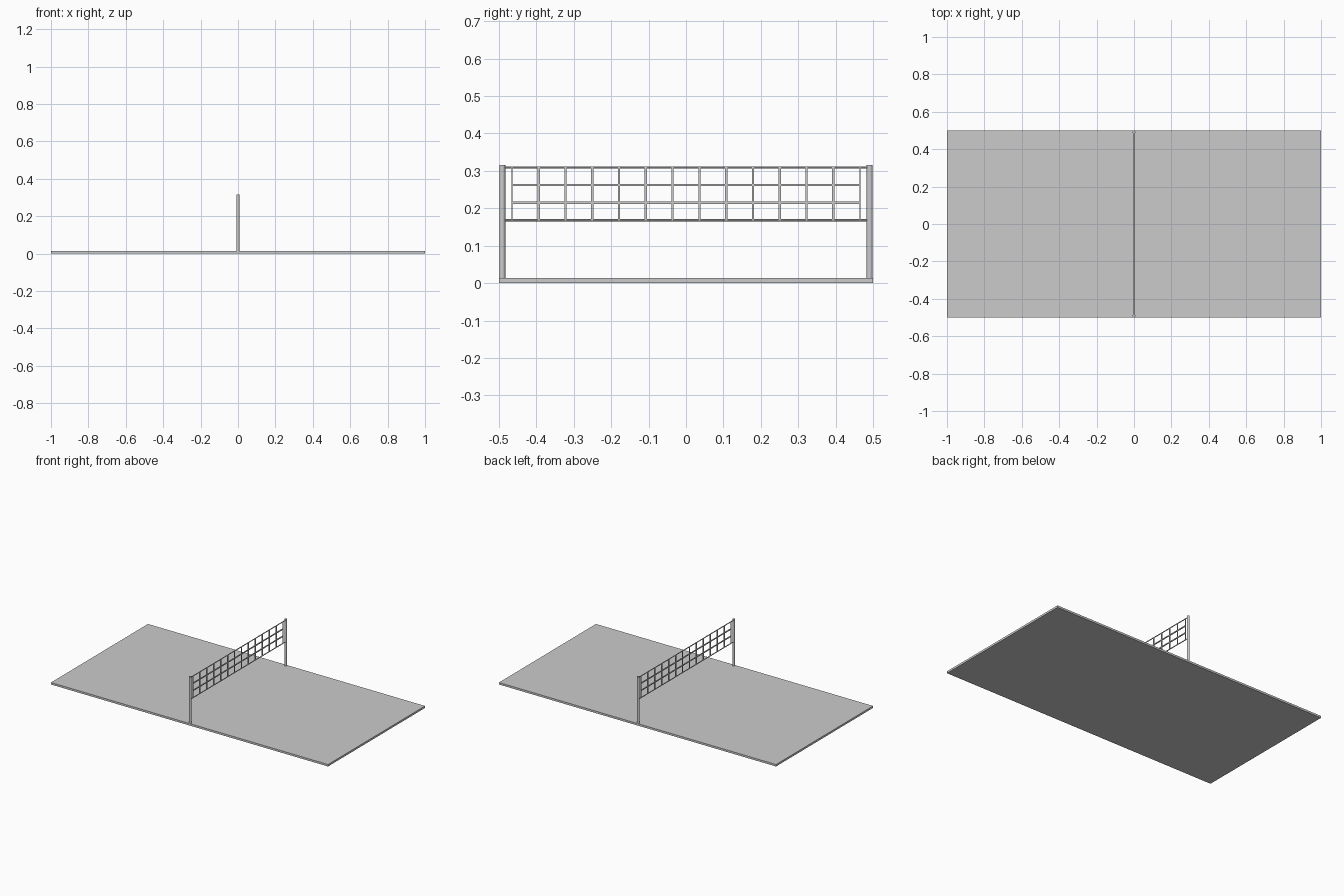
import bpy

if "Cube" in bpy.data.objects:
    bpy.data.objects.remove(bpy.data.objects["Cube"])

SLAB_H = 0.013
POST_Y, POST_R, POST_TOP = 0.491, 0.008, 0.316
NET_Y, NET_LOW, NET_TOP = 0.465, 0.168, 0.309
COLS, ROWS = 13, 3


def box(name, size, loc):
    bpy.ops.mesh.primitive_cube_add(size=1, location=loc)
    ob = bpy.context.object
    ob.name = name
    ob.scale = size
    bpy.ops.object.transform_apply(location=False, rotation=False, scale=True)
    return ob


def rod(name, radius, length, loc, sides, rot=(0, 0, 0)):
    bpy.ops.mesh.primitive_cylinder_add(vertices=sides, radius=radius, depth=length,
                                        location=loc, rotation=rot)
    ob = bpy.context.object
    ob.name = name
    bpy.ops.object.shade_smooth_by_angle()
    return ob


# Court slab
box("court", (2, 1, SLAB_H), (0, 0, SLAB_H / 2))

# Posts
for side, s in (("left", -1), ("right", 1)):
    rod(side + "_post", POST_R, POST_TOP - SLAB_H,
        (0, s * POST_Y, (POST_TOP + SLAB_H) / 2), 16)

# Top and bottom cables between the posts
for name, z in (("top_cable", NET_TOP), ("bottom_cable", NET_LOW)):
    rod(name, 0.003, 2 * POST_Y, (0, 0, z), 8, (1.5708, 0, 0))

# Net strands: inner horizontals, then verticals with thin end strands
mid_z, height = (NET_LOW + NET_TOP) / 2, NET_TOP - NET_LOW
for i in range(1, ROWS):
    box(f"net_row_{i}", (0.006, 2 * NET_Y, 0.006),
        (0, 0, NET_LOW + height * i / ROWS))
for i in range(COLS + 1):
    width = 0.002 if i in (0, COLS) else 0.006
    y = -NET_Y + 2 * NET_Y * i / COLS
    box(f"net_column_{i}", (0.006, width, height), (0, y, mid_z))
